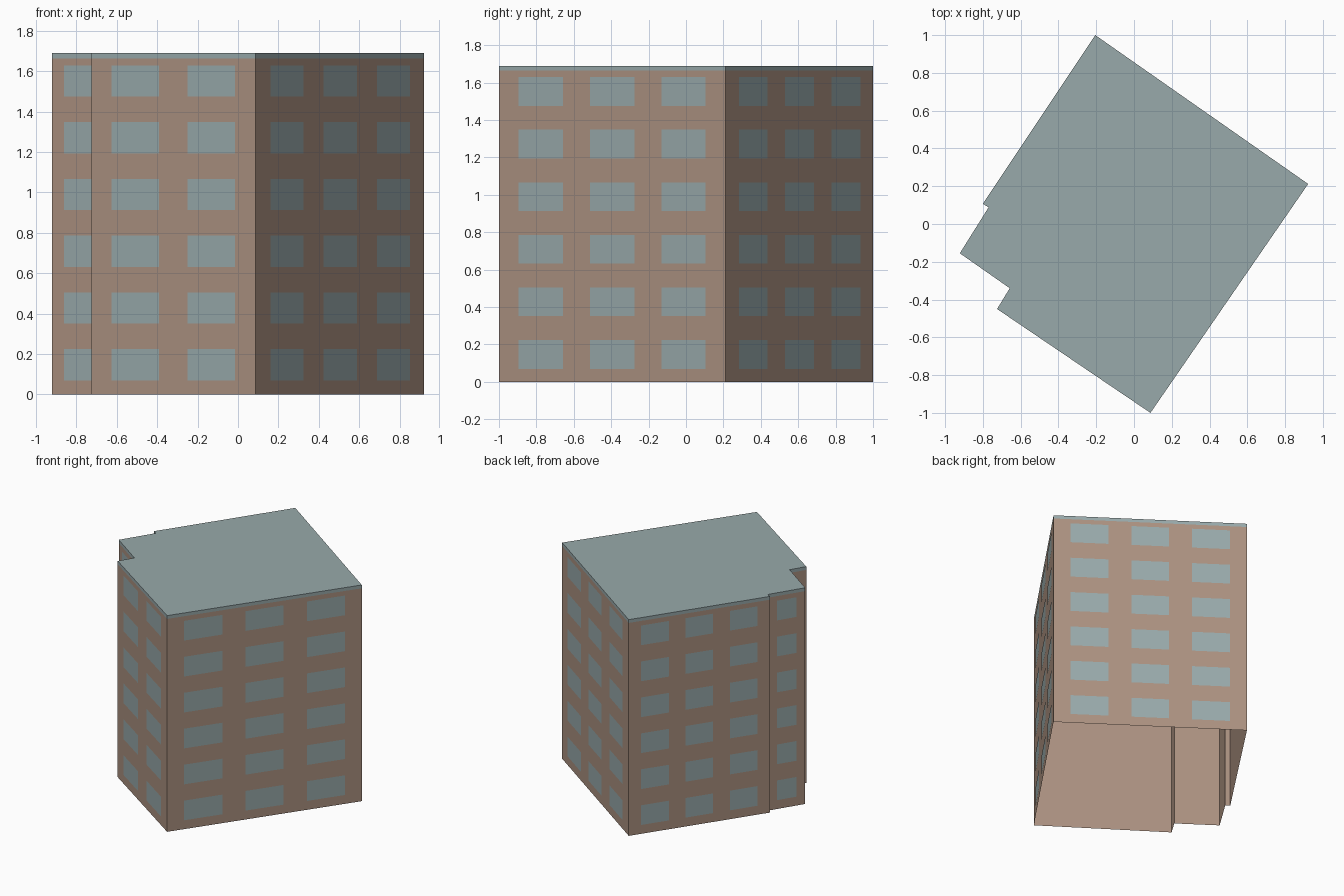
import bpy
import bmesh
from mathutils import Vector

cube = bpy.data.objects.get("Cube")
if cube:
    bpy.data.objects.remove(cube)


def make_material(name, colour):
    mat = bpy.data.materials.new(name)
    mat.use_nodes = True
    mat.diffuse_color = colour
    mat.node_tree.nodes["Principled BSDF"].inputs["Base Color"].default_value = colour
    return mat


brick = make_material("brown brick", (0.41, 0.285, 0.218, 1))
slate = make_material("grey teal", (0.315, 0.40, 0.405, 1))

HEIGHT, BAND = 1.69, 1.664
FLOORS, PITCH, SILL, WINDOW_H = 6, 0.281, 0.07, 0.154
GAP = 0.002

# Footprint, counterclockwise: corner and window count of the wall that starts there
plan = [((0.087, -1.0), 3), ((0.922, 0.212), 3), ((-0.205, 1.0), 3),
        ((-0.80, 0.107), 0), ((-0.77, 0.088), 0), ((-0.922, -0.155), 1),
        ((-0.658, -0.34), 0), ((-0.725, -0.45), 2)]
plan[4] = (plan[4][0], 1)

# Window centres and half widths as fractions of the wall length
layouts = {0: ([], 0), 1: ([0.5], 0.265), 2: ([0.268, 0.732], 0.145),
           3: ([0.185, 0.5, 0.815], 0.098)}

corners = [Vector((x, y, 0)) for (x, y), _ in plan]
walls = [(corners[i], corners[(i + 1) % len(corners)], plan[i][1])
         for i in range(len(plan))]
UP = Vector((0, 0, 1))


def add_panel(bm, a, b, low, high):
    """Upright rectangle between plan points a and b."""
    points = (a + UP * low, b + UP * low, b + UP * high, a + UP * high)
    bm.faces.new([bm.verts.new(p) for p in points])


def finish(name, bm, mat):
    bmesh.ops.remove_doubles(bm, verts=bm.verts, dist=0.0001)
    mesh = bpy.data.meshes.new(name)
    bm.to_mesh(mesh)
    bm.free()
    mesh.materials.append(mat)
    obj = bpy.data.objects.new(name, mesh)
    bpy.context.collection.objects.link(obj)
    return obj


# Outer walls, open underneath
bm = bmesh.new()
for a, b, _ in walls:
    add_panel(bm, a, b, 0, BAND)
finish("walls", bm, brick)

# Flat roof with its edge band
bm = bmesh.new()
for a, b, _ in walls:
    add_panel(bm, a, b, BAND, HEIGHT)
bm.faces.new([bm.verts.new(c + UP * HEIGHT) for c in corners])
finish("roof", bm, slate)

# Window panes on every floor
bm = bmesh.new()
for a, b, count in walls:
    along = b - a
    out = along.cross(UP).normalized() * GAP
    centres, half = layouts[count]
    for c in centres:
        for floor in range(FLOORS):
            low = SILL + floor * PITCH
            add_panel(bm, a + along * (c - half) + out,
                      a + along * (c + half) + out, low, low + WINDOW_H)
finish("windows", bm, slate)
